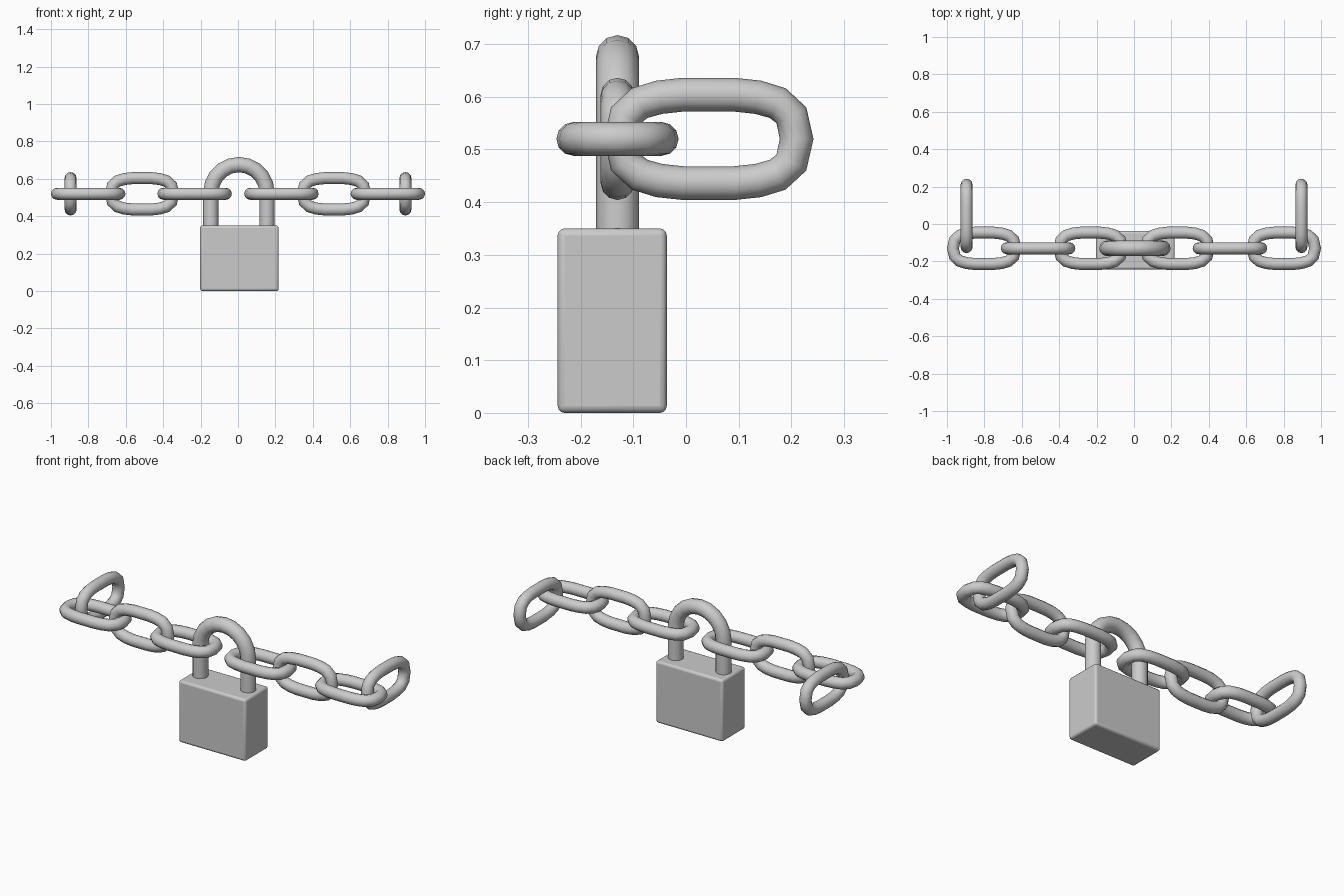
import bpy
import math
from mathutils import Vector, Matrix

cube = bpy.data.objects.get("Cube")
if cube:
    bpy.data.objects.remove(cube, do_unlink=True)

steel = bpy.data.materials.new("grey steel")
steel.use_nodes = True
steel.diffuse_color = (0.6, 0.6, 0.6, 1)
steel.node_tree.nodes["Principled BSDF"].inputs["Base Color"].default_value = (0.6, 0.6, 0.6, 1)


def tube(name, path, normal, radius, closed, sides=12):
    """Sweep a round section along a path lying in the plane with this normal."""
    n = len(path)
    verts, faces = [], []
    for i, p in enumerate(path):
        before = path[i - 1] if closed or i else p
        after = path[(i + 1) % n] if closed or i < n - 1 else p
        side = (after - before).normalized().cross(normal)
        for k in range(sides):
            a = math.tau * k / sides
            verts.append(p + radius * (math.cos(a) * side + math.sin(a) * normal))
    for i in range(n if closed else n - 1):
        for k in range(sides):
            j, m = (i + 1) % n, (k + 1) % sides
            faces.append((i * sides + k, i * sides + m, j * sides + m, j * sides + k))
    if not closed:
        faces.append(tuple(reversed(range(sides))))
        faces.append(tuple(range((n - 1) * sides, n * sides)))
    mesh = bpy.data.meshes.new(name)
    mesh.from_pydata(verts, [], faces)
    obj = bpy.data.objects.new(name, mesh)
    bpy.context.collection.objects.link(obj)
    finish(obj)
    return obj


def finish(obj):
    """Give the part its material, outward faces and smooth shading."""
    obj.data.materials.append(steel)
    bpy.ops.object.select_all(action="DESELECT")
    obj.select_set(True)
    bpy.context.view_layer.objects.active = obj
    bpy.ops.object.mode_set(mode="EDIT")
    bpy.ops.mesh.select_all(action="SELECT")
    bpy.ops.mesh.normals_make_consistent(inside=False)
    bpy.ops.object.mode_set(mode="OBJECT")
    bpy.ops.object.shade_smooth_by_angle(angle=math.radians(40))


# Chain links: one quarter of the oval, mirrored into a full loop
quarter = [(0.167, 0), (0.157, 0.045), (0.131, 0.068), (0.094, 0.079), (0.048, 0.084)]
half = quarter + [(-x, y) for x, y in reversed(quarter)]
oval = half + [(x, -y) for x, y in reversed(half[1:-1])]
CHAIN_Y, CHAIN_Z = -0.13, 0.52


def link(name, location, turn):
    path = [Vector((x, y, 0)) for x, y in oval]
    obj = tube(name, path, Vector((0, 0, 1)), 0.032, True)
    obj.data.transform(turn)
    obj.location = location


flat = Matrix.Identity(4)
upright = Matrix.Rotation(math.pi / 2, 4, "X")
backward = Matrix.Rotation(math.pi / 2, 4, "Z") @ upright

for side, s in (("left", 1), ("right", -1)):
    link(side + "_inner_link", (s * 0.232, CHAIN_Y, CHAIN_Z), flat)
    link(side + "_middle_link", (s * 0.513, CHAIN_Y, CHAIN_Z), upright)
    link(side + "_outer_link", (s * 0.801, CHAIN_Y, CHAIN_Z), flat)
    link(side + "_end_link", (s * 0.895, 0.043, CHAIN_Z), backward)

# Padlock shackle: two legs joined by a half circle
SHACKLE_X, BEND, SPRING = 0.005, 0.15, 0.526
arch = [Vector((SHACKLE_X + BEND * math.cos(a), CHAIN_Y, SPRING + BEND * math.sin(a)))
        for a in (math.pi * i / 10 for i in range(11))]
legs = [Vector((SHACKLE_X + s * BEND, CHAIN_Y, 0.3)) for s in (1, -1)]
tube("shackle", [legs[0]] + arch + [legs[1]], Vector((0, 1, 0)), 0.041, False)

# Padlock body: a block with softly rounded edges
bpy.ops.mesh.primitive_cube_add(size=1, location=(0.007, -0.14, 0.175))
body = bpy.context.object
body.name = "padlock_body"
body.scale = (0.42, 0.207, 0.35)
bpy.ops.object.transform_apply(location=False, rotation=False, scale=True)
bevel = body.modifiers.new("rounded_edges", "BEVEL")
bevel.width = 0.013
bevel.segments = 3
finish(body)
